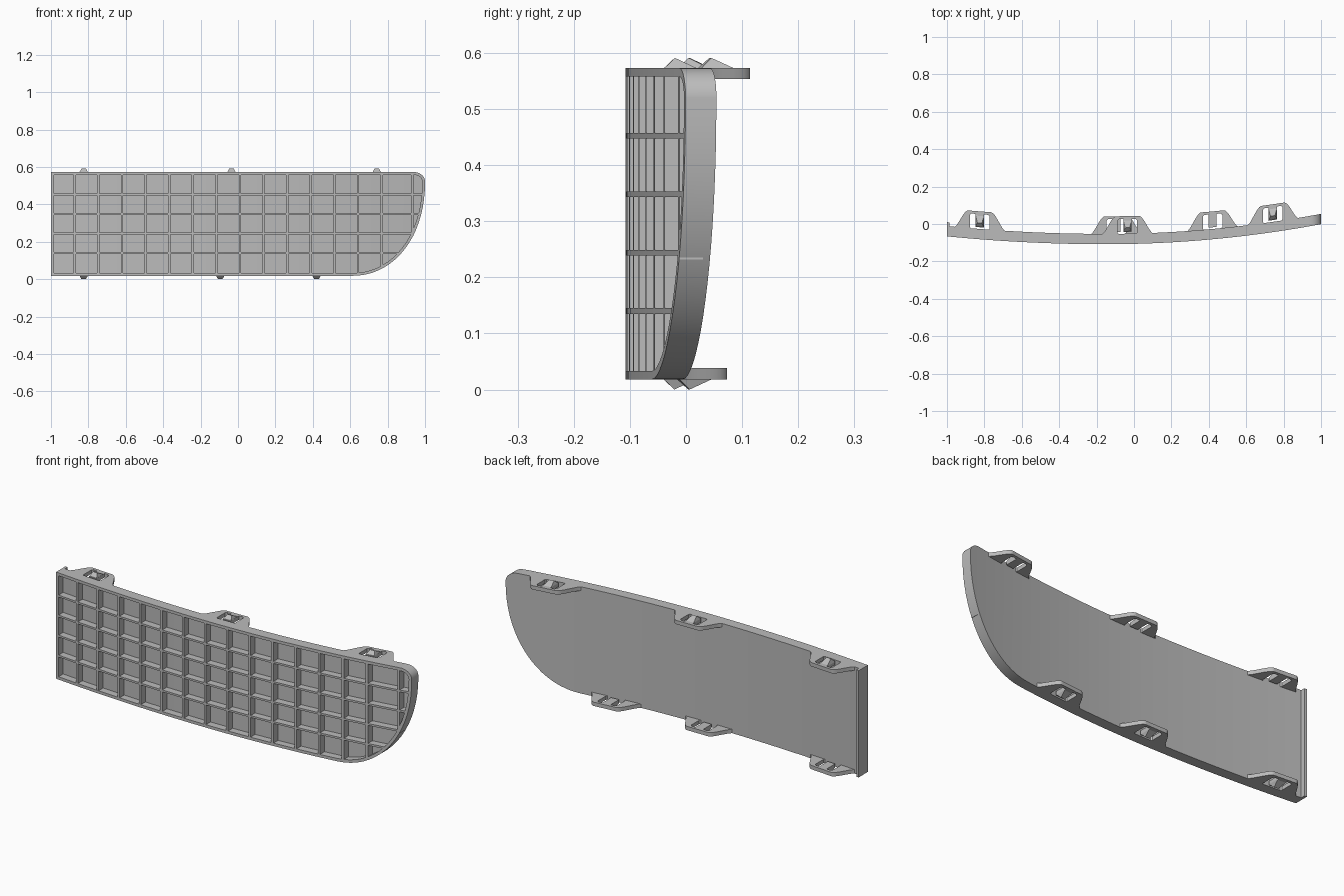
import bpy, bmesh, math

old = bpy.data.objects.get("Cube")
if old:
    bpy.data.objects.remove(old)

BOTTOM, TOP = 0.018, 0.573      # panel edges
DEPTH, FLOOR = 0.055, 0.038     # panel thickness and pocket depth
RIM, RIB = 0.015, 0.012
POWER = 2.1

grey = bpy.data.materials.new("grey plastic")
grey.use_nodes = True
colour = (0.5, 0.5, 0.5, 1)
grey.diffuse_color = colour
grey.node_tree.nodes["Principled BSDF"].inputs["Base Color"].default_value = colour


def front(x):
    """Bowed front surface of the panel."""
    u = x + 0.15
    return -0.108 + (0.081 if u > 0 else 0.058) * u * u


def low(x):
    t = max(0, (x - 0.61) / 0.39)
    return 0.52 - (0.52 - BOTTOM) * max(0, 1 - t ** POWER) ** (1 / POWER)


def high(x):
    t = max(0, (x - 0.94) / 0.06)
    return 0.523 + (TOP - 0.523) * math.sqrt(max(0, 1 - t * t))


def right_end(z):
    s = max(0, (0.52 - z) / (0.52 - BOTTOM))
    return 0.61 + 0.39 * (1 - s ** POWER) ** (1 / POWER)


def span(a, b, n):
    return [a + (b - a) * i / n for i in range(n + 1)]


def bent(x, d, z):
    return (x, front(x) + d, z)


def finish(name, bm):
    bmesh.ops.recalc_face_normals(bm, faces=bm.faces)
    mesh = bpy.data.meshes.new(name)
    bm.to_mesh(mesh)
    bm.free()
    return place(name, mesh)


def place(name, mesh):
    mesh.materials.clear()
    mesh.materials.append(grey)
    ob = bpy.data.objects.new(name, mesh)
    bpy.context.collection.objects.link(ob)
    bpy.ops.object.select_all(action='DESELECT')
    ob.select_set(True)
    bpy.context.view_layer.objects.active = ob
    bpy.ops.object.shade_smooth_by_angle(angle=math.radians(30))
    return ob


def bar(name, xs, d0, d1, z0, z1):
    """Bar that follows the bow of the panel."""
    bm = bmesh.new()
    rows = [[bm.verts.new(bent(x, d, z)) for d, z in
             ((d0, z0), (d1, z0), (d1, z1), (d0, z1))] for x in xs]
    for a, b in zip(rows, rows[1:]):
        for k in range(4):
            j = (k + 1) % 4
            bm.faces.new((a[k], a[j], b[j], b[k]))
    bm.faces.new(rows[0])
    bm.faces.new(rows[-1])
    return finish(name, bm)


def inset(loop, width):
    """Mitred inward offset of a counter-clockwise loop."""
    result = []
    for i, (x, z) in enumerate(loop):
        normals = []
        for p, q in ((loop[i - 1], (x, z)), ((x, z), loop[(i + 1) % len(loop)])):
            dx, dz = q[0] - p[0], q[1] - p[1]
            length = math.hypot(dx, dz)
            normals.append((-dz / length, dx / length))
        (ax, az), (bx, bz) = normals
        k = width / (1 + ax * bx + az * bz)
        result.append((x + (ax + bx) * k, z + (az + bz) * k))
    return result


# Tray: back skin, rim and recessed floor in one closed mesh
xs = span(-1, 0.61, 28) + [0.61 + 0.39 * math.sin(a) ** (2 / POWER)
                           for a in span(0, math.pi / 2, 18)[1:]]
outer = [(x, low(x)) for x in xs] + [(x, high(x)) for x in reversed(xs)]
inner = inset(outer, RIM)
bm = bmesh.new()
loops = [[bm.verts.new(bent(x, d, z)) for x, z in pts] for pts, d in
         ((outer, DEPTH), (outer, 0), (inner, 0), (inner, FLOOR))]
count = len(outer)
for a, b in zip(loops, loops[1:]):
    for i in range(count):
        j = (i + 1) % count
        bm.faces.new((a[i], a[j], b[j], b[i]))
for loop in (loops[0], loops[-1]):
    for i in range(len(xs) - 1):
        bm.faces.new((loop[i], loop[i + 1], loop[count - 2 - i], loop[count - 1 - i]))
finish("panel_tray", bm)

# Grid ribs
for n, x in enumerate(span(-0.873, 0.768, 13) + [0.932]):
    bar(f"upright_rib_{n + 1}", [x - RIB / 2, x + RIB / 2], 0.0004, FLOOR + 0.004,
        low(x) + 0.008, high(x) - 0.008)
for n, z in enumerate(span(0.14, 0.452, 3)):
    bar(f"level_rib_{n + 1}", span(-0.992, right_end(z) - 0.008, 30), 0.0004,
        FLOOR + 0.004, z - 0.005, z + 0.005)

# Lip along the straight end
bar("end_lip", [-1, -0.986], DEPTH - 0.005, 0.076, BOTTOM, TOP)


def tab_edge(u):
    """Bell-shaped back edge of a mounting tab."""
    t = min(1, max(0, (0.145 - abs(u)) / 0.085))
    return 0.05 + 0.099 * t * t * (3 - 2 * t)


def mounting_tab(name, cx, z, up):
    # Flared plate with a U-shaped slot that frees a tongue
    edge = [(u, tab_edge(u)) for u in span(-0.145, 0.145, 40)]
    edge += [(u, 0.046) for u in span(0.145, -0.145, 12)]
    half = [(0.022, 0.064), (0.022, 0.134), (0.044, 0.134), (0.052, 0.126),
            (0.052, 0.06), (0.042, 0.051)]
    slot = half + [(-u, d) for u, d in reversed(half)]
    curve = bpy.data.curves.new(name, 'CURVE')
    curve.dimensions = '2D'
    curve.fill_mode = 'BOTH'
    curve.extrude = 0.01
    for pts in (edge, slot):
        spline = curve.splines.new('POLY')
        spline.points.add(len(pts) - 1)
        spline.use_cyclic_u = True
        for point, (u, d) in zip(spline.points, pts):
            point.co = (cx + u, front(cx + u) + d, 0, 1)
    temp = bpy.data.objects.new(name + "_curve", curve)
    bpy.context.collection.objects.link(temp)
    graph = bpy.context.evaluated_depsgraph_get()
    mesh = bpy.data.meshes.new_from_object(temp.evaluated_get(graph))
    bpy.data.objects.remove(temp)
    bm = bmesh.new()
    bm.from_mesh(mesh)
    bmesh.ops.remove_doubles(bm, verts=bm.verts, dist=0.0001)
    bmesh.ops.translate(bm, verts=bm.verts, vec=(0, 0, z - up * 0.01))
    finish(name, bm)

    # Tapered snap hook on the tongue
    bm = bmesh.new()
    sides = [[bm.verts.new(bent(cx + s * w, d, z + up * h)) for w, d, h in
              ((0.022, 0.068, -0.004), (0.022, 0.068, 0), (0.012, 0.087, 0.018),
               (0.022, 0.125, 0), (0.022, 0.125, -0.004))] for s in (-1, 1)]
    for side in sides:
        bm.faces.new(side)
    for k in range(5):
        j = (k + 1) % 5
        bm.faces.new((sides[0][k], sides[0][j], sides[1][j], sides[1][k]))
    finish(name + "_hook", bm)


for n, x in enumerate((-0.825, -0.035, 0.742)):
    mounting_tab(f"top_tab_{n + 1}", x, TOP, 1)
for n, x in enumerate((-0.825, -0.095, 0.42)):
    mounting_tab(f"bottom_tab_{n + 1}", x, BOTTOM, -1)
